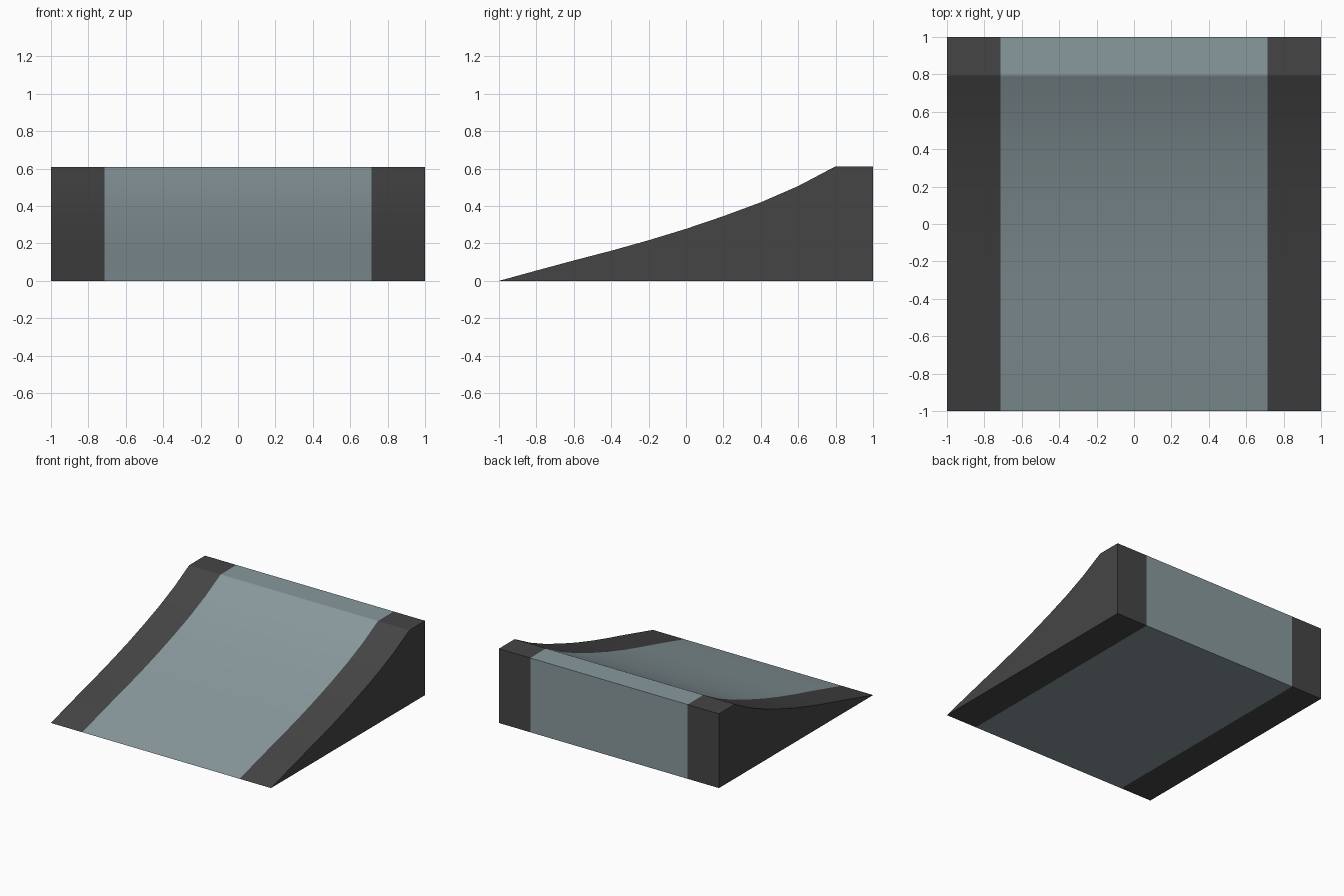
import bpy, bmesh, math

if "Cube" in bpy.data.objects:
    bpy.data.objects.remove(bpy.data.objects["Cube"])

# Side profile (y, z): curved riding surface, flat lip, back and base
profile = [(-1, 0), (-0.8, 0.055), (-0.6, 0.109), (-0.4, 0.161), (-0.2, 0.217),
           (0, 0.278), (0.2, 0.346), (0.4, 0.42), (0.6, 0.507), (0.795, 0.61),
           (1, 0.61), (1, 0)]
# Cross stations: dark edge band, light deck, dark edge band
stations = [-1, -0.715, 0.715, 1]
DARK, LIGHT = 0, 1


def material(name, color):
    mat = bpy.data.materials.new(name)
    mat.diffuse_color = (*color, 1)
    mat.use_nodes = True
    mat.node_tree.nodes["Principled BSDF"].inputs["Base Color"].default_value = mat.diffuse_color
    return mat


# Ramp body: the profile lofted across the stations, one closed mesh
bm = bmesh.new()
rings = [[bm.verts.new((x, y, z)) for y, z in profile] for x in stations]
n = len(profile)
for i in range(len(stations) - 1):
    for j in range(n):
        k = (j + 1) % n
        face = bm.faces.new((rings[i][j], rings[i][k], rings[i + 1][k], rings[i + 1][j]))
        face.material_index = LIGHT if i == 1 else DARK

# Side walls
for ring in (rings[0], rings[-1]):
    bm.faces.new(ring).material_index = DARK
bmesh.ops.recalc_face_normals(bm, faces=bm.faces[:])

mesh = bpy.data.meshes.new("ramp")
bm.to_mesh(mesh)
bm.free()
mesh.materials.append(material("dark_edge", (0.06, 0.06, 0.06)))
mesh.materials.append(material("grey_blue_deck", (0.25, 0.32, 0.34)))
ramp = bpy.data.objects.new("ramp", mesh)
bpy.context.collection.objects.link(ramp)

# Smooth curve, crisp lip and corners
bpy.context.view_layer.objects.active = ramp
ramp.select_set(True)
bpy.ops.object.shade_smooth_by_angle(angle=math.radians(15))
